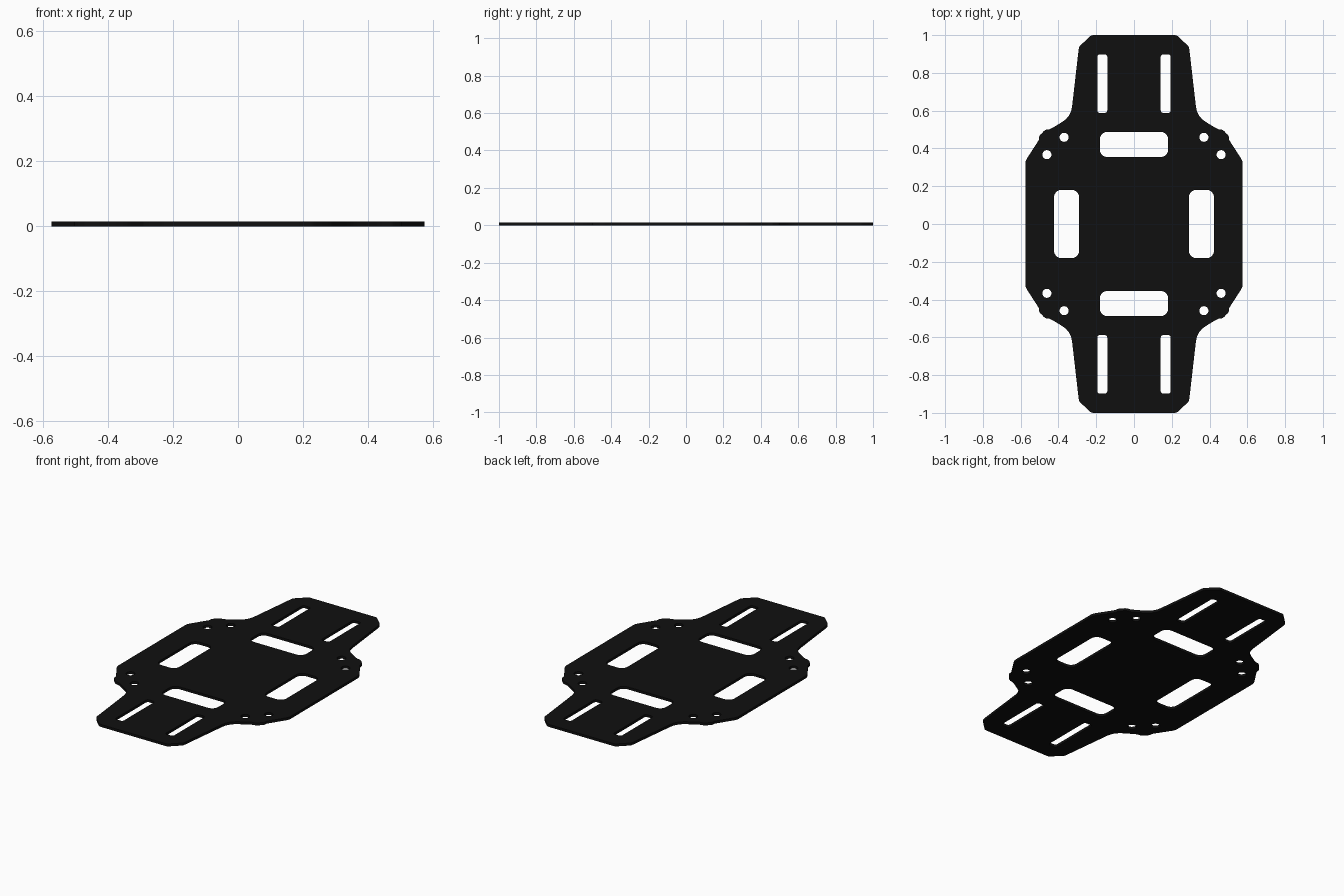
import bpy, bmesh
from math import sin, cos, pi

if "Cube" in bpy.data.objects:
    bpy.data.objects.remove(bpy.data.objects["Cube"])

THICK = 0.015
curve = bpy.data.curves.new("frame_plate", 'CURVE')
curve.dimensions = '2D'
curve.fill_mode = 'BOTH'
curve.extrude = THICK / 2


def loop(pts):
    s = curve.splines.new('POLY')
    s.points.add(len(pts) - 1)
    for p, (x, y) in zip(s.points, pts):
        p.co = (x, y, 0, 1)
    s.use_cyclic_u = True


def circle(cx, cy, r, n=24):
    loop([(cx + r * cos(2 * pi * i / n), cy + r * sin(2 * pi * i / n)) for i in range(n)])


def rounded_rect(cx, cy, w, h, r, n=6):
    pts = []
    for k, (sx, sy) in enumerate([(1, 1), (-1, 1), (-1, -1), (1, -1)]):
        for i in range(n + 1):
            a = pi / 2 * (k + i / n)
            pts.append((cx + sx * (w / 2 - r) + r * cos(a), cy + sy * (h / 2 - r) + r * sin(a)))
    loop(pts)


# outer outline: one quarter, mirrored to all four
quarter = [(0.575, 0.315), (0.574, 0.33), (0.567, 0.347), (0.513, 0.43), (0.504, 0.445),
           (0.503, 0.462), (0.495, 0.474), (0.486, 0.482), (0.478, 0.492), (0.466, 0.499),
           (0.45, 0.501), (0.437, 0.506), (0.385, 0.537), (0.36, 0.555), (0.343, 0.576),
           (0.333, 0.597), (0.328, 0.62), (0.293, 0.925), (0.291, 0.935), (0.286, 0.943),
           (0.235, 0.992), (0.227, 0.998), (0.217, 1.0)]
right_left = quarter + [(-x, y) for x, y in reversed(quarter)]
loop(right_left + [(x, -y) for x, y in reversed(right_left)])

# cut-outs: strap slots, cable windows, screw holes
for s in (-1, 1):
    rounded_rect(0, s * 0.421, 0.362, 0.133, 0.04)
    rounded_rect(s * 0.357, 0, 0.133, 0.362, 0.04)
    for t in (-1, 1):
        rounded_rect(s * 0.168, t * 0.743, 0.053, 0.31, 0.013)
        circle(s * 0.37, t * 0.459, 0.024)
        circle(s * 0.461, t * 0.367, 0.024)

# turn the filled profile into a solid plate
plate = bpy.data.objects.new("frame_plate", curve)
bpy.context.collection.objects.link(plate)
plate.location.z = THICK / 2
bpy.context.view_layer.objects.active = plate
plate.select_set(True)
bpy.ops.object.convert(target='MESH')
plate = bpy.context.object
bm = bmesh.new()
bm.from_mesh(plate.data)
bmesh.ops.remove_doubles(bm, verts=bm.verts, dist=0.0001)
bmesh.ops.recalc_face_normals(bm, faces=bm.faces)
bm.to_mesh(plate.data)
bm.free()
bpy.ops.object.shade_smooth_by_angle()

# black carbon
mat = bpy.data.materials.new("black_carbon")
mat.diffuse_color = (0.005, 0.005, 0.005, 1)
mat.use_nodes = True
mat.node_tree.nodes["Principled BSDF"].inputs["Base Color"].default_value = mat.diffuse_color
plate.data.materials.clear()
plate.data.materials.append(mat)
